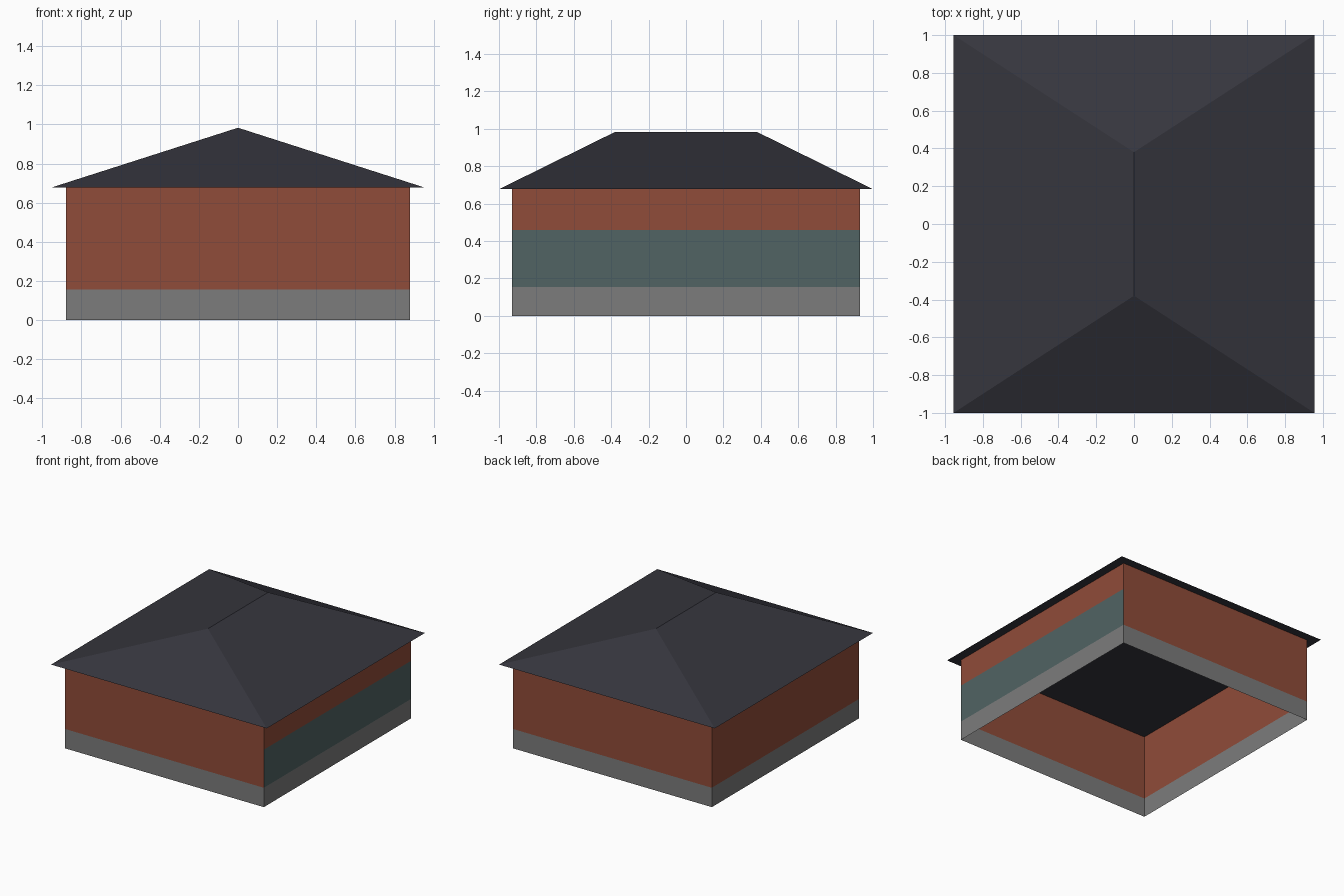
import bpy
import bmesh

cube = bpy.data.objects.get("Cube")
if cube:
    bpy.data.objects.remove(cube, do_unlink=True)


def material(name, rgb):
    m = bpy.data.materials.new(name)
    m.use_nodes = True
    m.diffuse_color = (*rgb, 1)
    m.node_tree.nodes["Principled BSDF"].inputs["Base Color"].default_value = (*rgb, 1)
    return m


grey = material("concrete grey", (0.20, 0.20, 0.20))
brick = material("brick red", (0.28, 0.072, 0.041))
teal = material("teal panel", (0.082, 0.125, 0.125))
slate = material("dark slate", (0.036, 0.036, 0.047))

WALL_X, WALL_Y = 0.88, 0.93
ROOF_X, ROOF_Y = 0.955, 1.0
BASE_Z, BAND_Z, EAVE_Z, RIDGE_Z = 0.155, 0.46, 0.677, 0.983
RIDGE_Y = 0.38


def make_object(name, bm, mats):
    mesh = bpy.data.meshes.new(name)
    bm.to_mesh(mesh)
    bm.free()
    for m in mats:
        mesh.materials.append(m)
    obj = bpy.data.objects.new(name, mesh)
    bpy.context.collection.objects.link(obj)


def rectangle(bm, x, y, z):
    return [bm.verts.new((sx * x, sy * y, z))
            for sx, sy in ((-1, -1), (1, -1), (1, 1), (-1, 1))]


# Open shell of single-sheet walls, stacked in bands
def wall_bands(name, heights, mats, pick):
    bm = bmesh.new()
    rings = [rectangle(bm, WALL_X, WALL_Y, z) for z in heights]
    for low, high in zip(rings, rings[1:]):
        for i in range(4):
            j = (i + 1) % 4
            face = bm.faces.new((low[i], low[j], high[j], high[i]))
            face.normal_update()
            face.material_index = pick(face)
    make_object(name, bm, mats)


wall_bands("foundation", (0, BASE_Z), [grey], lambda f: 0)

# The lower band of the left wall is teal, the rest brick
wall_bands("walls", (BASE_Z, BAND_Z, EAVE_Z), [brick, teal],
           lambda f: int(f.normal.x > 0.5 and f.calc_center_median().z < BAND_Z))

# Hip roof with a flat underside
bm = bmesh.new()
a, b, c, d = rectangle(bm, ROOF_X, ROOF_Y, EAVE_Z)
front = bm.verts.new((0, -RIDGE_Y, RIDGE_Z))
back = bm.verts.new((0, RIDGE_Y, RIDGE_Z))
for corners in ((a, b, front), (b, c, back, front), (c, d, back),
                (d, a, front, back), (d, c, b, a)):
    bm.faces.new(corners)
make_object("hip_roof", bm, [slate])
